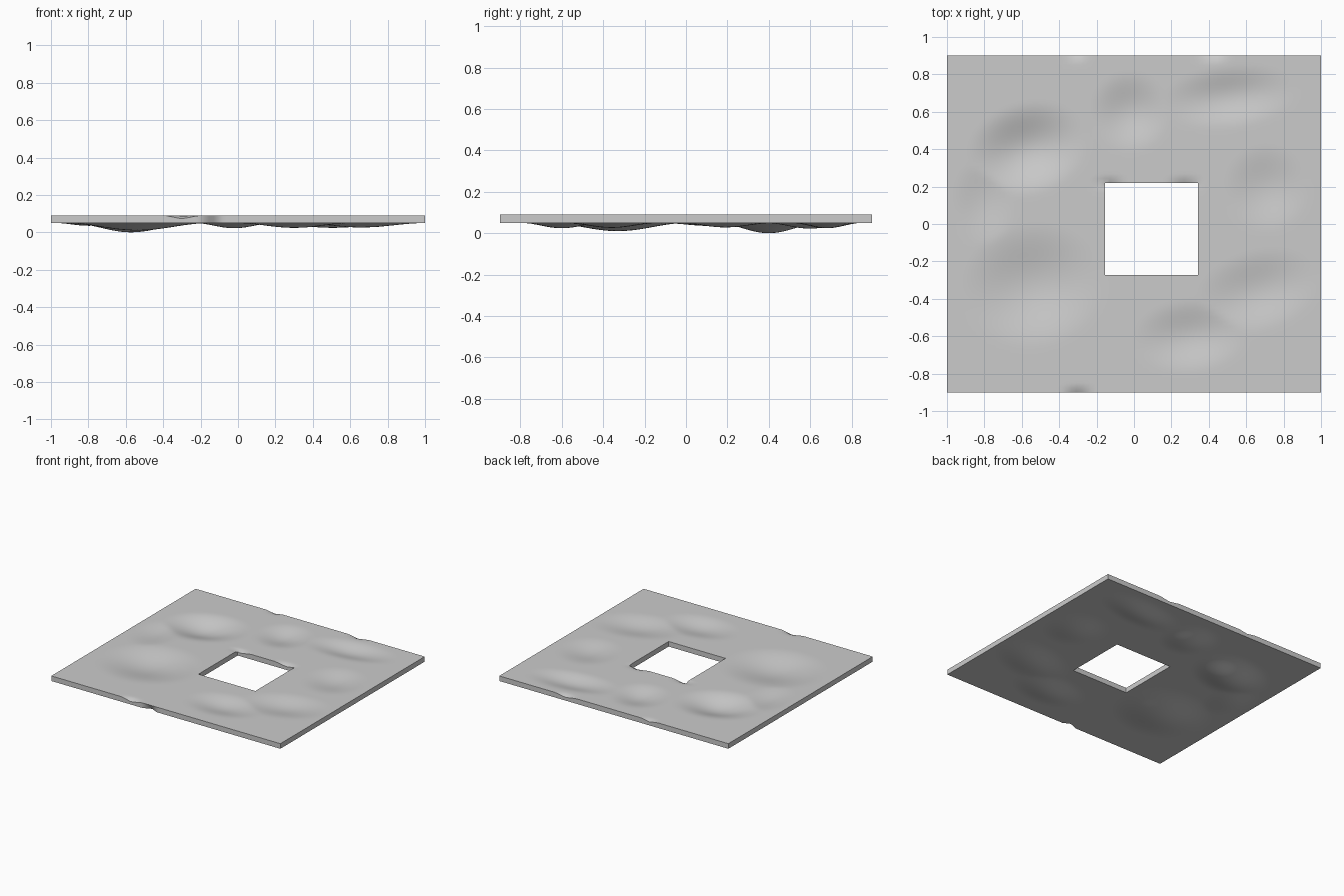
import bpy, bmesh, math

if "Cube" in bpy.data.objects:
    bpy.data.objects.remove(bpy.data.objects["Cube"])

TOP, THICK = 0.09, 0.04
HX, HY = (-0.155, 0.342), (-0.272, 0.218)   # square opening

# worn hollows: x, y, radius x, radius y, depth, rotation
DENTS = [
    (-0.57, 0.40, 0.34, 0.25, 0.050, 0.3),
    (-0.02, 0.60, 0.22, 0.22, 0.028, 0.0),
    (0.51, 0.68, 0.38, 0.17, 0.026, 0.12),
    (0.30, -0.60, 0.32, 0.20, 0.026, 0.1),
    (-0.54, -0.33, 0.40, 0.34, 0.040, 0.2),
    (0.66, -0.36, 0.36, 0.22, 0.024, 0.3),
    (0.71, 0.19, 0.24, 0.24, 0.022, 0.0),
    (-0.80, 0.12, 0.18, 0.25, 0.015, 0.0),
]
# chipped upper edges: x, y, half-length, depth
CHIPS = [(-0.30, -0.9, 0.09, 0.018), (-0.13, 0.218, 0.09, 0.015),
         (0.27, 0.218, 0.10, 0.015), (0.42, 0.9, 0.09, 0.015),
         (-0.31, 0.9, 0.07, 0.012)]


def dent(x, y):
    deepest = 0
    for cx, cy, rx, ry, d, a in DENTS:
        dx, dy = x - cx, y - cy
        u = (dx * math.cos(a) + dy * math.sin(a)) / rx
        v = (-dx * math.sin(a) + dy * math.cos(a)) / ry
        r = math.hypot(u, v)
        if r < 1:
            deepest = max(deepest, d * (0.5 + 0.5 * math.cos(math.pi * r)))
    return deepest


def chip(x, y):
    return max(d * max(0, 1 - abs(x - cx) / w) * max(0, 1 - abs(y - cy) / 0.03)
               for cx, cy, w, d in CHIPS)


def steps(stops, size=0.026):
    out = [stops[0]]
    for a, b in zip(stops, stops[1:]):
        n = math.ceil((b - a) / size)
        out += [a + (b - a) * i / n for i in range(1, n + 1)]
    return out


# sheet with opening
xs = steps([-1, *HX, 1])
ys = steps([-0.9, *HY, 0.9])
bm = bmesh.new()
grid = [[bm.verts.new((x, y, TOP - dent(x, y))) for x in xs] for y in ys]
for j in range(len(ys) - 1):
    for i in range(len(xs) - 1):
        mx, my = (xs[i] + xs[i + 1]) / 2, (ys[j] + ys[j + 1]) / 2
        if not (HX[0] < mx < HX[1] and HY[0] < my < HY[1]):
            bm.faces.new((grid[j][i], grid[j][i + 1],
                          grid[j + 1][i + 1], grid[j + 1][i]))
bmesh.ops.delete(bm, geom=[v for v in bm.verts if not v.link_faces], context='VERTS')

# thickness
top_verts = list(bm.verts)
ext = bmesh.ops.extrude_face_region(bm, geom=list(bm.faces), use_keep_orig=True)
low = [g for g in ext["geom"] if isinstance(g, bmesh.types.BMVert)]
for v in low:
    v.co.z -= THICK
    # broken lower front edge
    if v.co.y < -0.89:
        v.co.y += 0.03 * max(0, 1 - abs(v.co.x + 0.14) / 0.06)
for v in top_verts:
    v.co.z -= chip(v.co.x, v.co.y)
bmesh.ops.recalc_face_normals(bm, faces=bm.faces)

me = bpy.data.meshes.new("worn_slab")
bm.to_mesh(me)
bm.free()
slab = bpy.data.objects.new("worn_slab", me)
bpy.context.collection.objects.link(slab)
bpy.context.view_layer.objects.active = slab
slab.select_set(True)
bpy.ops.object.shade_smooth_by_angle(angle=math.radians(35))
